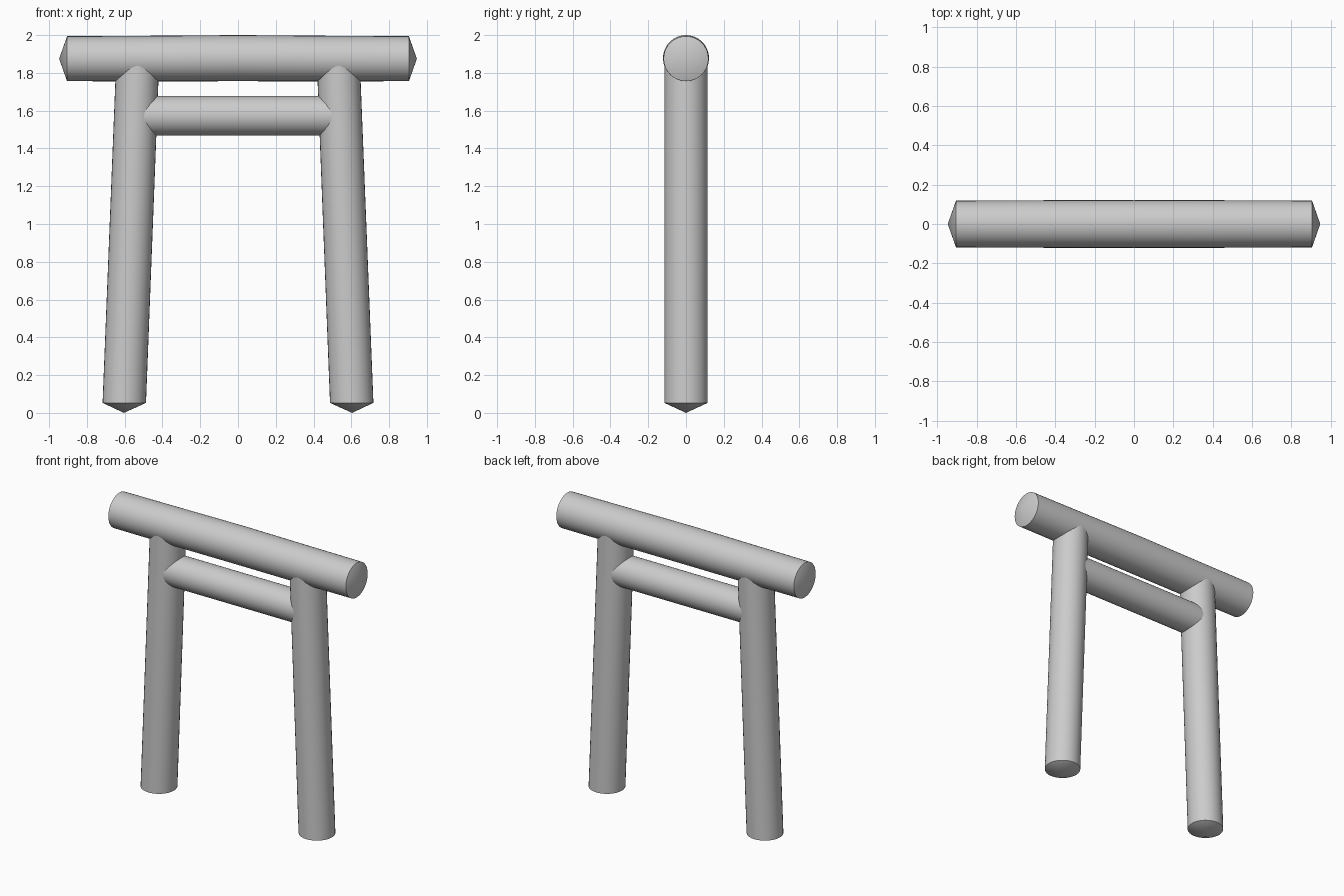
import bpy, bmesh, math
from mathutils import Vector

cube = bpy.data.objects.get("Cube")
if cube:
    bpy.data.objects.remove(cube)

SIDES = 32

grey = bpy.data.materials.new("plain grey")
grey.use_nodes = True
colour = (0.6, 0.6, 0.6, 1)
grey.diffuse_color = colour
grey.node_tree.nodes["Principled BSDF"].inputs["Base Color"].default_value = colour


def log(name, rings, start_tip, end_tip):
    """Round log through (centre, radius, axis) rings, closed by shallow pointed ends."""
    bm = bmesh.new()
    loops = []
    for centre, radius, axis in rings:
        # Ring plane is spanned by y and the direction across the axis
        across = Vector((0, 1, 0)).cross(Vector(axis)).normalized()
        angles = [math.tau * i / SIDES for i in range(SIDES)]
        loops.append([bm.verts.new(Vector(centre) + radius * (
            math.cos(a) * across + math.sin(a) * Vector((0, 1, 0)))) for a in angles])
    tips = [bm.verts.new(start_tip), bm.verts.new(end_tip)]
    for i in range(SIDES):
        j = (i + 1) % SIDES
        for a, b in zip(loops, loops[1:]):
            bm.faces.new((a[i], a[j], b[j], b[i]))
        bm.faces.new((tips[0], loops[0][j], loops[0][i]))
        bm.faces.new((tips[1], loops[-1][i], loops[-1][j]))
    bmesh.ops.recalc_face_normals(bm, faces=bm.faces)
    mesh = bpy.data.meshes.new(name)
    bm.to_mesh(mesh)
    bm.free()
    mesh.materials.append(grey)
    obj = bpy.data.objects.new(name, mesh)
    bpy.context.collection.objects.link(obj)
    bpy.ops.object.select_all(action="DESELECT")
    obj.select_set(True)
    bpy.context.view_layer.objects.active = obj
    bpy.ops.object.shade_smooth_by_angle(angle=math.radians(40))
    return obj


X, Z = (1, 0, 0), (0, 0, 1)

# Top beam, very slightly fuller in the middle
log("top_beam",
    [((x, 0, z), r, X) for x, z, r in
     ((-0.905, 1.875, 0.119), (-0.4, 1.876, 0.121), (0, 1.878, 0.122),
      (0.4, 1.876, 0.121), (0.905, 1.875, 0.119))],
    (-0.947, 0, 1.875), (0.947, 0, 1.875))

# Crossbar between the posts
log("crossbar", [((-0.5, 0, 1.573), 0.105, X), ((0.5, 0, 1.573), 0.105, X)],
    (-0.54, 0, 1.573), (0.54, 0, 1.573))

# Posts leaning inwards
for name, s in (("left_post", 1), ("right_post", -1)):
    log(name, [((0.602 * s, 0, 0.053), 0.115, Z), ((0.532 * s, 0, 1.84), 0.114, Z)],
        (0.604 * s, 0, 0), (0.531 * s, 0, 1.88))
